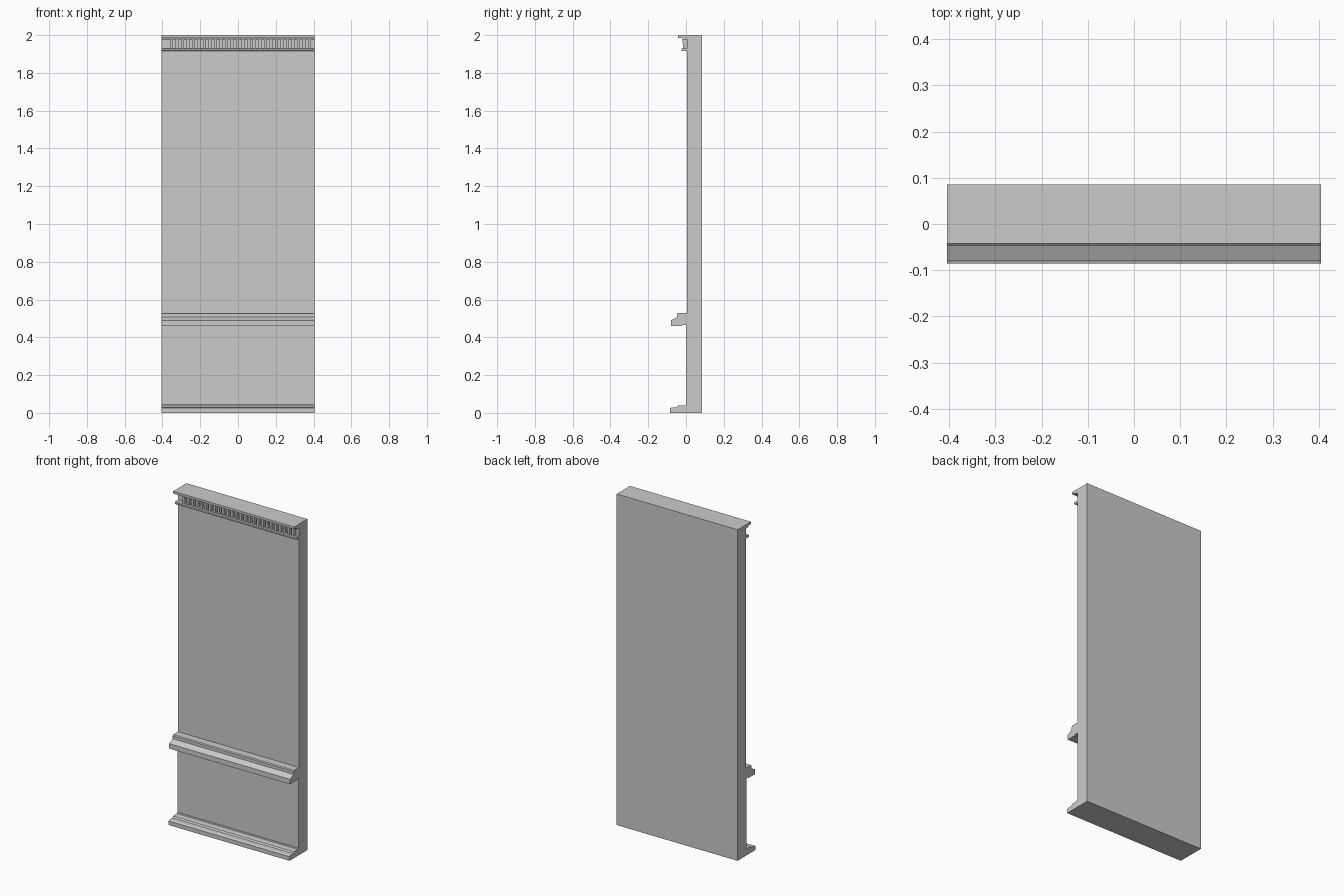
import bpy, bmesh

if "Cube" in bpy.data.objects:
    bpy.data.objects.remove(bpy.data.objects["Cube"])

HALF = 0.404   # half width of the wall section
BACK = 0.085   # back plane


def extrude_profile(name, points, x0=-HALF, x1=HALF):
    """Sweep a closed (y, z) profile along x."""
    bm = bmesh.new()
    face = bm.faces.new([bm.verts.new((x0, y, z)) for y, z in points])
    result = bmesh.ops.extrude_face_region(bm, geom=[face])
    moved = [v for v in result["geom"] if isinstance(v, bmesh.types.BMVert)]
    bmesh.ops.translate(bm, verts=moved, vec=(x1 - x0, 0, 0))
    bmesh.ops.recalc_face_normals(bm, faces=bm.faces)
    mesh = bpy.data.meshes.new(name)
    bm.to_mesh(mesh)
    bm.free()
    obj = bpy.data.objects.new(name, mesh)
    bpy.context.collection.objects.link(obj)
    return obj


# Wall slab, upper part set back slightly behind the dado
extrude_profile("wall_slab", [
    (0.001, 0), (BACK, 0), (BACK, 2), (0.004, 2), (0.004, 0.5), (0.001, 0.5)])

# Skirting board
extrude_profile("skirting", [
    (0.005, 0), (-0.085, 0), (-0.085, 0.025), (-0.076, 0.029),
    (-0.050, 0.030), (-0.043, 0.038), (-0.008, 0.040), (-0.004, 0.044),
    (0.005, 0.044)])

# Dado rail
extrude_profile("dado_rail", [
    (0.006, 0.465), (-0.018, 0.465), (-0.022, 0.460), (-0.080, 0.460),
    (-0.080, 0.490), (-0.047, 0.507), (-0.047, 0.525), (-0.042, 0.530),
    (0.006, 0.530)])

# Cornice: top ledge, and bead below the dentils
extrude_profile("cornice_ledge", [
    (0.006, 1.977), (-0.018, 1.977), (-0.022, 1.984), (-0.042, 1.986),
    (-0.042, 2.0), (0.006, 2.0)])
extrude_profile("cornice_bead", [
    (0.006, 1.915), (-0.022, 1.915), (-0.025, 1.918), (-0.025, 1.926),
    (-0.020, 1.930), (0.006, 1.930)])

# Row of dentils between ledge and bead
pitch = 0.0292
dentil = extrude_profile("dentils", [
    (0.006, 1.929), (-0.016, 1.929), (-0.018, 1.978), (0.006, 1.978)],
    -0.360, -0.360 + pitch * 0.55)
array = dentil.modifiers.new("repeat", 'ARRAY')
array.count = 26
array.use_relative_offset = False
array.use_constant_offset = True
array.constant_offset_displace = (pitch, 0, 0)
